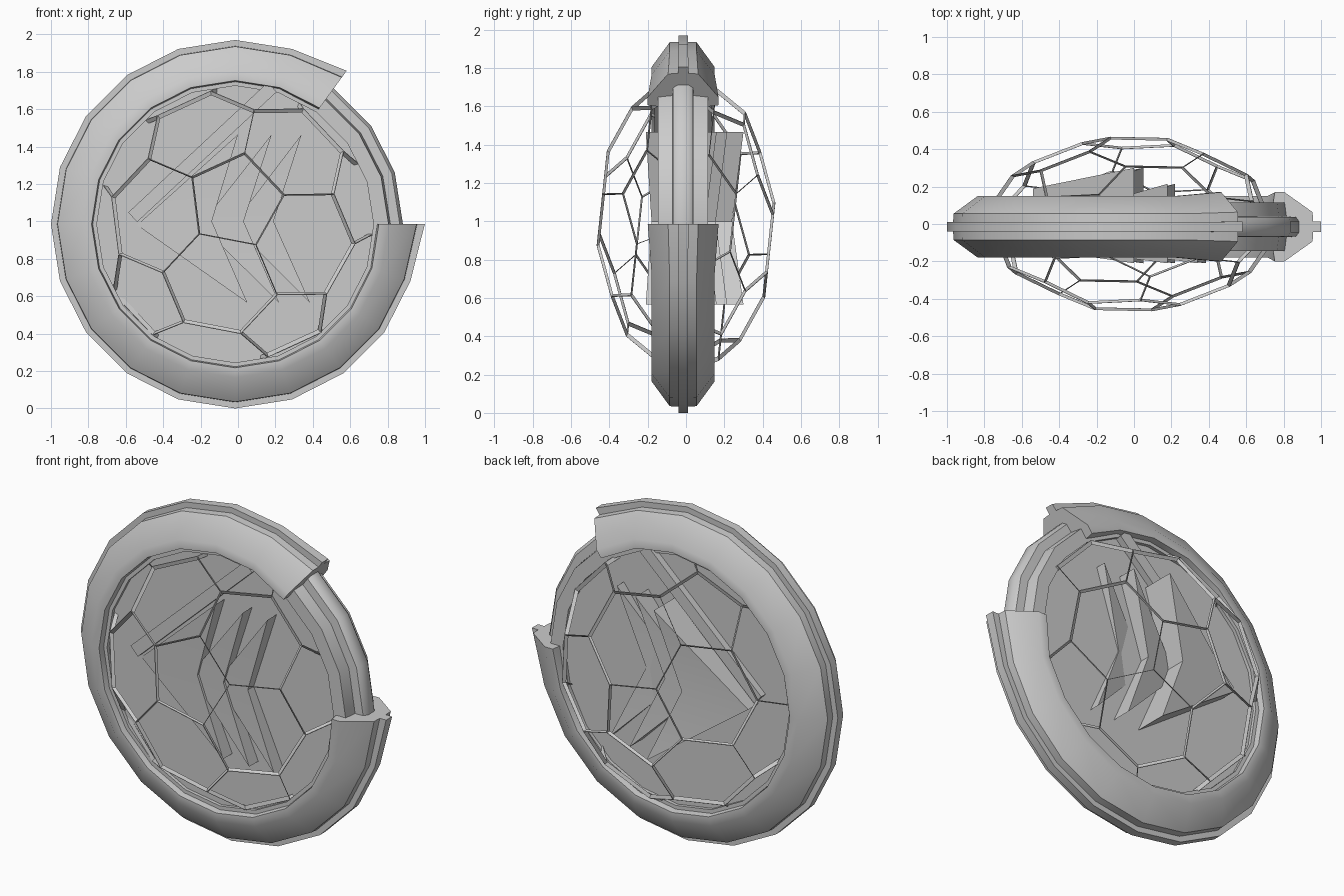
import bpy, bmesh
from math import sin, cos, radians, sqrt
from mathutils import Vector, Matrix

if "Cube" in bpy.data.objects:
    bpy.data.objects.remove(bpy.data.objects["Cube"])

CX, CY, CZ = -0.015, -0.015, 0.985   # wheel centre
SEG = 20


def make(name, verts, faces, smooth=None):
    bm = bmesh.new()
    vs = [bm.verts.new(v) for v in verts]
    for f in faces:
        bm.faces.new([vs[i] for i in f])
    bmesh.ops.recalc_face_normals(bm, faces=bm.faces)
    me = bpy.data.meshes.new(name)
    bm.to_mesh(me)
    bm.free()
    ob = bpy.data.objects.new(name, me)
    bpy.context.collection.objects.link(ob)
    if smooth:
        bpy.ops.object.select_all(action='DESELECT')
        ob.select_set(True)
        bpy.context.view_layer.objects.active = ob
        bpy.ops.object.shade_smooth_by_angle(angle=radians(smooth))
    return ob


def ring(name, half, start, count, closed, flare=False):
    """Sweep a section, mirrored in y, around the wheel axis in 18 degree steps."""
    sec = half + [(r, -y) for r, y in reversed(half)]
    n = len(sec)
    rows = count if closed else count + 1
    verts, faces = [], []
    for i in range(rows):
        a = radians(start + i * 360 / SEG)
        end = flare and i in (0, rows - 1)
        for r, y in sec:
            if end:
                r = r + max(0, r - 0.87) * 0.25
                y *= 1.12
            verts.append((CX + r * cos(a), CY + y, CZ + r * sin(a)))
    for i in range(count):
        p, q = i * n, ((i + 1) % rows) * n
        for j in range(n):
            k = (j + 1) % n
            faces.append((p + j, p + k, q + k, q + j))
    if not closed:
        faces += [tuple(range(n)), tuple(range((rows - 1) * n, rows * n))]
    return make(name, verts, faces, 45)


# Outer shell, open between 0 and 54 degrees, with flared ends
ring("outer_shell", [(0.985, 0.025), (0.952, 0.025), (0.95, 0.07),
                     (0.82, 0.165), (0.768, 0.165), (0.76, 0.12)],
     54, 17, False, True)

# Inner hoop seen through the opening
ring("inner_hoop", [(0.897, 0.03), (0.88, 0.052), (0.83, 0.055),
                    (0.82, 0.13), (0.74, 0.13)], 0, SEG, True)

# Thick flat centre disc
pts = [(0.76 * cos(radians(18 * i)), 0.76 * sin(radians(18 * i))) for i in range(SEG)]
verts = [(CX + x, CY + y, CZ + z) for y in (-0.11, 0.11) for x, z in pts]
faces = [tuple(range(SEG)), tuple(range(SEG, 2 * SEG))]
faces += [(i, (i + 1) % SEG, SEG + (i + 1) % SEG, SEG + i) for i in range(SEG)]
make("centre_disc", verts, faces)

BOX = [(0, 1, 3, 2), (4, 6, 7, 5), (0, 4, 5, 1), (2, 3, 7, 6), (0, 2, 6, 4), (1, 5, 7, 3)]


def box_corners(mid, u, v, w):
    return [mid + u * a + v * b + w * c for a in (-1, 1) for b in (-1, 1) for c in (-1, 1)]


# Diagonal bar across the disc
ang = radians(43)
make("diagonal_bar",
     box_corners(Vector((-0.19, CY, 1.37)), Vector((cos(ang), 0, sin(ang))) * 0.51,
                 Vector((-sin(ang), 0, cos(ang))) * 0.035, Vector((0, 0.15, 0))), BOX)


# Three overlapping swept fins that pass through the disc
def fin(name, left_x, left_front, tip_x, notch_x, low_x, drop):
    # left point, top tip, notch, bottom tip: x, z, front y, back y
    spec = [(left_x, 0.98, left_front, 0.19 - drop),
            (tip_x, 1.465, -0.21, 0.30 - drop),
            (notch_x, 1.0, -0.18, 0.24 - drop),
            (low_x, 0.565, -0.21, 0.30 - drop)]
    verts = [(x, f, z) for x, z, f, b in spec] + [(x, b, z) for x, z, f, b in spec]
    faces = [(0, 1, 2), (0, 2, 3), (4, 6, 5), (4, 7, 6)]
    faces += [(i, (i + 1) % 4, 4 + (i + 1) % 4, 4 + i) for i in range(4)]
    make(name, verts, faces, 30)


fin("fin_1", -0.54, -0.13, 0.0, -0.14, 0.05, 0.0)
fin("fin_2", -0.20, -0.16, 0.18, 0.03, 0.22, 0.085)
fin("fin_3", -0.03, -0.16, 0.34, 0.19, 0.385, 0.14)

# Wire cage: truncated icosahedron flattened in depth, made of thin radial strips
h, w = 1 / sqrt(5), 2 / sqrt(5)
ico = [Vector((0, 0, 1)), Vector((0, 0, -1))]
for k in range(5):
    for off, z in ((79, h), (79 + 36, -h)):
        a = radians(off + 72 * k)
        ico.append(Vector((w * cos(a), w * sin(a), z)))
edge = 1.05146
corner = [p.lerp(q, 1 / 3) for p in ico for q in ico if 0.1 < (p - q).length < edge * 1.05]

t = radians(10)   # front pentagon leans upward
frame = Matrix(((1, 0, 0), (0, sin(t), -cos(t)), (0, cos(t), sin(t))))
corner = [frame @ c * (0.765 / c.length) for c in corner]
length = 0.765 / 2.478
verts, faces = [], []
for i, p in enumerate(corner):
    for q in corner[i + 1:]:
        if (p - q).length < length * 1.1:
            mid = (p + q) / 2
            along = (q - p) / 2
            out = mid.normalized()
            side = out.cross(along).normalized()
            base = len(verts)
            verts += [Vector((CX + c.x, c.y * 0.613, CZ + c.z))
                      for c in box_corners(mid, along, side * 0.002, out * 0.012)]
            faces += [tuple(base + n for n in f) for f in BOX]
make("wire_cage", verts, faces)
